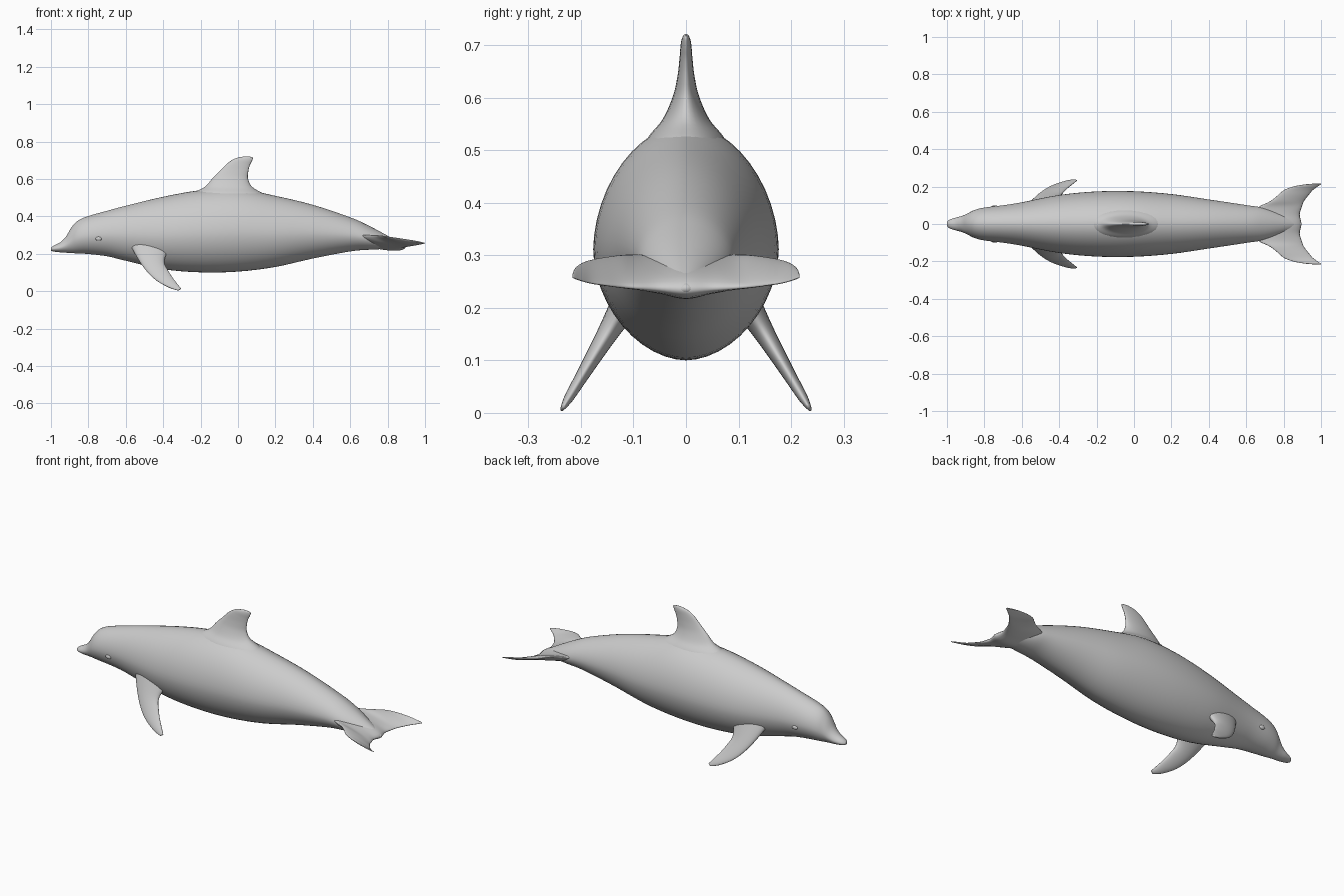
import bpy, math
from mathutils import Vector

if "Cube" in bpy.data.objects:
    bpy.data.objects.remove(bpy.data.objects["Cube"])


def smooth_rows(rows, steps):
    """Catmull-Rom interpolation through rows of numbers."""
    out = []
    for i in range(len(rows) - 1):
        a, b, c, d = (rows[max(0, min(len(rows) - 1, i + k))] for k in (-1, 0, 1, 2))
        for s in range(steps):
            t = s / steps
            out.append([0.5 * (2 * q + (r - p) * t + (2 * p - 5 * q + 4 * r - u) * t * t
                               + (3 * q - p - 3 * r + u) * t ** 3)
                        for p, q, r, u in zip(a, b, c, d)])
    return out + [list(rows[-1])]


def loft(name, rings, mirror=False):
    """Skin a list of equal closed rings and cap both ends."""
    n = len(rings[0])
    verts = [p for r in rings for p in r]
    faces = [(i * n + j, i * n + (j + 1) % n, (i + 1) * n + (j + 1) % n, (i + 1) * n + j)
             for i in range(len(rings) - 1) for j in range(n)]
    faces += [tuple(range(n))[::-1], tuple(range(len(verts) - n, len(verts)))]
    me = bpy.data.meshes.new(name)
    me.from_pydata(verts, [], faces)
    ob = bpy.data.objects.new(name, me)
    bpy.context.collection.objects.link(ob)
    finish(ob, mirror)
    return ob


def finish(ob, mirror):
    bpy.context.view_layer.objects.active = ob
    bpy.ops.object.select_all(action='DESELECT')
    ob.select_set(True)
    bpy.ops.object.mode_set(mode='EDIT')
    bpy.ops.mesh.select_all(action='SELECT')
    bpy.ops.mesh.normals_make_consistent(inside=False)
    bpy.ops.object.mode_set(mode='OBJECT')
    bpy.ops.object.shade_smooth()
    if mirror:
        m = ob.modifiers.new("mirror", 'MIRROR')
        m.use_axis = (False, True, False)
        m.use_mirror_merge = False


def fin(name, sections, normal, mirror=False, n=28):
    """Blade from rows of leading point, trailing point, half thickness."""
    normal = Vector(normal).normalized()
    rings = []
    for r in smooth_rows(sections, 5):
        lead, trail, h = Vector(r[0:3]), Vector(r[3:6]), r[6]
        ring = []
        for k in range(n):
            t = 2 * math.pi * k / n
            ring.append(lead.lerp(trail, (1 - math.cos(t)) / 2) + normal * h * math.sin(t))
        rings.append(ring)
    return loft(name, rings, mirror)


# Body: x, top, bottom, half width
body = [
    (-1.0, .232, .217, .010), (-.985, .244, .212, .024), (-.95, .262, .208, .035),
    (-.92, .292, .206, .043), (-.89, .342, .204, .056), (-.855, .378, .202, .074),
    (-.80, .402, .199, .088), (-.70, .430, .187, .100), (-.60, .457, .163, .116),
    (-.40, .505, .118, .155), (-.20, .540, .101, .174), (0, .548, .105, .175),
    (.20, .510, .130, .160), (.40, .462, .175, .131), (.60, .395, .213, .101),
    (.70, .350, .222, .085), (.80, .297, .226, .050), (.86, .263, .228, .025),
    (.895, .242, .230, .008)]
rings = []
for x, top, bot, w in smooth_rows(body, 4):
    mid = bot + (top - bot) * .47
    ring = []
    for k in range(48):
        t = 2 * math.pi * k / 48
        c, s = math.cos(t), math.sin(t)
        y = math.copysign(abs(c) ** 1.08, c) * w
        z = math.copysign(abs(s) ** 1.08, s) * ((top - mid) if s > 0 else (mid - bot))
        ring.append((x, y, mid + z))
    rings.append(ring)
loft("body", rings)

# Dorsal fin: flared base, swept tip
dorsal = [(-.30, .46, .20, .46, .100), (-.235, .525, .145, .515, .075),
          (-.175, .560, .078, .556, .045), (-.135, .605, .054, .600, .025),
          (-.095, .645, .055, .640, .016), (-.055, .685, .063, .672, .012),
          (-.015, .710, .074, .695, .010), (.03, .720, .080, .712, .006),
          (.050, .721, .076, .718, .002)]
fin("dorsal_fin", [(a, 0, b, c, 0, d, h) for a, b, c, d, h in dorsal], (0, 1, 0))

# Flippers: slanting outward and back
flipper = [(-.575, .245, -.36, .245, .034), (-.545, .190, -.388, .185, .025),
           (-.510, .135, -.393, .150, .019), (-.470, .087, -.376, .115, .015),
           (-.425, .050, -.355, .080, .012), (-.365, .018, -.325, .040, .009),
           (-.320, .004, -.304, .014, .004)]
side = lambda z: .237 - .6 * (z - .005)
fin("flipper", [(a, side(b), b, c, side(d), d, h) for a, b, c, d, h in flipper],
    (0, .857, .514), mirror=True)

# Tail flukes: y, leading x z, trailing x z, half thickness
half = [(0, .62, .285, .895, .233, .034), (.05, .635, .292, .886, .236, .025),
        (.09, .665, .297, .897, .238, .017), (.12, .725, .298, .908, .240, .013),
        (.15, .765, .295, .930, .243, .010), (.18, .800, .290, .955, .247, .008),
        (.20, .850, .283, .982, .252, .006), (.212, .915, .273, .999, .256, .004),
        (.216, .965, .263, .999, .258, .002)]
rows = [(-r[0], *r[1:]) for r in half[:0:-1]] + half
fin("tail_flukes", [(a, y, b, c, y, d, h) for y, a, b, c, d, h in rows], (.2, 0, 1))

# Eyes
bpy.ops.mesh.primitive_uv_sphere_add(segments=16, ring_count=10, radius=1,
                                     location=(-.745, .092, .281))
eye = bpy.context.object
eye.name = "eye"
eye.scale = (.017, .008, .011)
bpy.ops.object.transform_apply(location=True, rotation=True, scale=True)
finish(eye, True)
